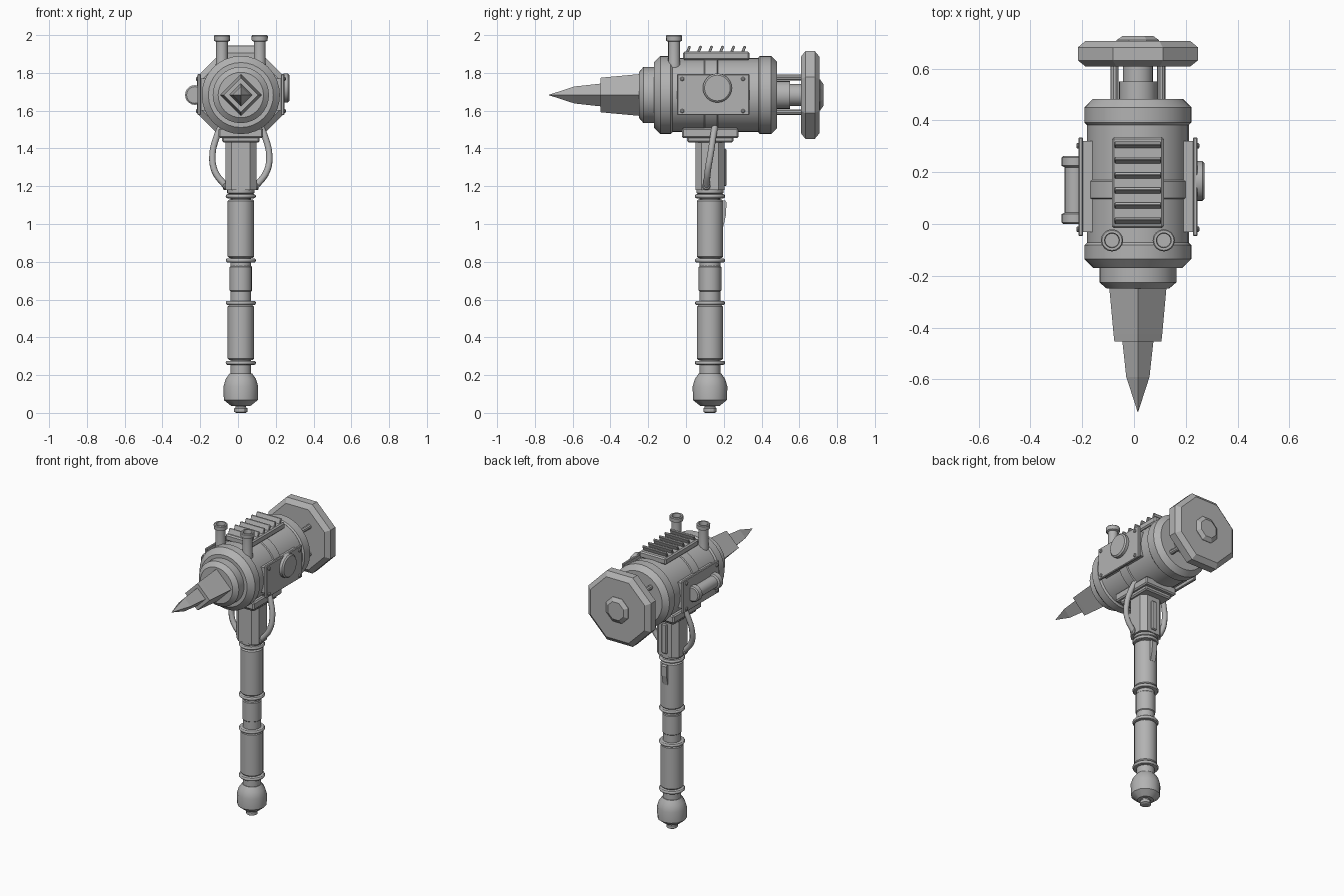
import bpy, bmesh, math
from mathutils import Vector, Matrix

if "Cube" in bpy.data.objects:
    bpy.data.objects.remove(bpy.data.objects["Cube"])

CX, HY, HZ = 0.015, 0.127, 1.683   # shared x axis, handle y, head axis z

metal = bpy.data.materials.new("grey metal")
metal.diffuse_color = (0.45, 0.45, 0.45, 1)
metal.use_nodes = True
metal.node_tree.nodes["Principled BSDF"].inputs["Base Color"].default_value = metal.diffuse_color


def finish(name, bm, smooth=True):
    bmesh.ops.recalc_face_normals(bm, faces=bm.faces[:])
    me = bpy.data.meshes.new(name)
    bm.to_mesh(me)
    bm.free()
    ob = bpy.data.objects.new(name, me)
    bpy.context.collection.objects.link(ob)
    me.materials.append(metal)
    if smooth:
        bpy.ops.object.select_all(action='DESELECT')
        ob.select_set(True)
        bpy.context.view_layer.objects.active = ob
        bpy.ops.object.shade_smooth_by_angle(angle=math.radians(30))
    return ob


def lathe(name, profile, centre, axis='Z', n=24, flat_top=False, smooth=True):
    """Revolve (position, radius) pairs round an axis through centre."""
    bm = bmesh.new()
    ph = math.pi / n if flat_top else 0
    k = 1 / math.cos(ph) if flat_top else 1
    rings = []
    for t, r in profile:
        ring = []
        for i in range(n):
            a = ph + 2 * math.pi * i / n
            u, v = k * r * math.cos(a), k * r * math.sin(a)
            p = {'X': (t, u, v), 'Y': (u, t, v), 'Z': (u, v, t)}[axis]
            ring.append(bm.verts.new(Vector(centre) + Vector(p)))
        rings.append(ring)
    for a, b in zip(rings, rings[1:]):
        for i in range(n):
            j = (i + 1) % n
            bm.faces.new((a[i], a[j], b[j], b[i]))
    bm.faces.new(rings[0])
    bm.faces.new(rings[-1])
    return finish(name, bm, smooth)


def box(name, lo, hi, bevel=0.0, tilt=0.0):
    lo, hi = Vector(lo), Vector(hi)
    bm = bmesh.new()
    bmesh.ops.create_cube(bm, size=1)
    bmesh.ops.scale(bm, vec=hi - lo, verts=bm.verts)
    if bevel:
        bmesh.ops.bevel(bm, geom=bm.edges[:], offset=bevel, segments=1, affect='EDGES')
    bmesh.ops.rotate(bm, matrix=Matrix.Rotation(tilt, 3, 'X'), verts=bm.verts)
    bmesh.ops.translate(bm, vec=(lo + hi) / 2, verts=bm.verts)
    return finish(name, bm, False)


def prism(name, outline, place, depth):
    """Extrude a 2D outline; place maps (u, v, w) to a point."""
    bm = bmesh.new()
    a, b = ([bm.verts.new(place(u, v, w)) for u, v in outline] for w in depth)
    bm.faces.new(a)
    bm.faces.new(b)
    for i in range(len(a)):
        j = (i + 1) % len(a)
        bm.faces.new((a[i], a[j], b[j], b[i]))
    return finish(name, bm, False)


HANDLE, HEAD = (CX, HY, 0), (CX, 0, HZ)

# handle: pommel, core and grips
lathe("pommel", [(0, .025), (.006, .035), (.024, .035), (.03, .028), (.036, .028), (.036, .05),
                 (.068, .09), (.14, .092), (.18, .08), (.208, .06)], HANDLE, n=12)
lathe("handle_core", [(.2, .055), (1.2, .055)], HANDLE)
for name, z0, z1, r in (("lower_grip", .28, .57, .07), ("middle_grip", .64, .78, .06),
                        ("upper_grip", .82, 1.13, .07)):
    lathe(name, [(z0, r - .008), (z0 + .008, r), (z1 - .008, r), (z1, r - .008)], HANDLE, n=16)
for z in (.265, .582, .807, 1.147):
    lathe("handle_ring", [(z + .011 * math.sin(a), .069 + .011 * math.cos(a))
                          for a in [math.pi * (i / 6 - .5) for i in range(7)]], HANDLE)
lathe("neck_ring", [(1.16, .066), (1.165, .072), (1.18, .072)], HANDLE)

# neck block with cut corners, back bar and lever
w, c = .08, .033
neck = [(w, c - w), (w, w - c), (w - c, w), (c - w, w), (-w, w - c), (-w, c - w), (c - w, -w), (w - c, -w)]
prism("neck_block", [(u * 1.03, v * .95) for u, v in neck],
      lambda u, v, z: (CX + u, HY + v, z), (1.18, 1.45))
box("neck_back_bar", (CX - .02, HY + .06, 1.2), (CX + .02, .214, 1.4), .006)
prism("trigger_lever", [(.18, 1.12), (.207, 1.125), (.214, 1.115), (.212, 1.05), (.197, .985), (.18, .985)],
      lambda y, z, x: (CX + x, y, z), (-.018, .018))

# mount under the head
box("mount_plate", (CX - .118, -.022, 1.455), (CX + .118, .278, 1.508), .008)
box("mount_base", (CX - .1, .005, 1.432), (CX + .1, .252, 1.47), .008)

# head body along y
lathe("head_body", [(-.1, .197), (.4, .197)], HEAD, 'Y', 32)
lathe("front_ring", [(-.17, .172), (-.135, .207), (-.082, .207), (-.072, .197)], HEAD, 'Y', 32)
lathe("middle_band", [(.096, .198), (.1, .204), (.165, .204), (.169, .198)], HEAD, 'Y', 32)
lathe("rear_ring", [(.383, .198), (.392, .207), (.45, .207), (.482, .175)], HEAD, 'Y', 32)
lathe("spike_collar", [(-.25, .12), (-.225, .149), (-.16, .149)], HEAD, 'Y', 32)

# four sided spike
lathe("spike", [(-.726, .001), (-.59, .045), (-.453, .06), (-.453, .091), (-.425, .094), (-.24, .111)],
      HEAD, 'Y', 4, smooth=False)

# hammer plate, piston and guide rods
lathe("hammer_plate", [(.608, .202), (.632, .232), (.682, .232), (.707, .202)], HEAD, 'Y', 8, True, False)
lathe("hammer_cap", [(.7, .082), (.71, .082), (.727, .058)], HEAD, 'Y', 8, True, False)
lathe("piston", [(.47, .073), (.55, .073), (.55, .058), (.62, .058)], HEAD, 'Y')
for sx in (-1, 1):
    for sz in (-1, 1):
        lathe("guide_rod", [(.46, .016), (.62, .016)], (CX + sx * .09, 0, HZ + sz * .092), 'Y', 10)

# top vent with slanted fins
box("vent_plate", (CX - .1, -.016, 1.868), (CX + .1, .336, 1.912), .008)
for i in range(6):
    y = .012 + i * .0585
    box("vent_fin", (CX - .09, y - .007, 1.9), (CX + .09, y + .007, 1.944), .003, math.radians(-22))

for s in (-1, 1):
    # exhaust pipes with hollow tops
    lathe("exhaust_pipe", [(1.82, .032), (1.84, .034), (1.855, .031), (1.965, .031), (1.97, .042), (1.995, .043),
                           (2.0, .039), (2.0, .029), (1.975, .027)], (CX + s * .1, -.063, 0), n=16)
    # side panels with backing and rivets
    x0, x1 = sorted((CX + s * .212, CX + s * .23))
    box("side_panel", (x0, -.047, 1.577), (x1, .335, 1.794), .004)
    x0, x1 = sorted((CX + s * .15, CX + s * .214))
    box("panel_backing", (x0, -.03, 1.6), (x1, .32, 1.77))
    for y in (-.02, .302):
        for z in (1.598, 1.768):
            lathe("rivet", [(s * .225, .011), (s * .234, .011), (s * .238, .006)], (CX, y, z), 'X', 8)
    # cables from mount to neck
    cu = bpy.data.curves.new("cable", 'CURVE')
    cu.dimensions = '3D'
    cu.bevel_depth, cu.bevel_resolution, cu.resolution_u, cu.use_fill_caps = .018, 2, 6, True
    sp = cu.splines.new('BEZIER')
    path = [(.1, .155, 1.53), (.132, .142, 1.45), (.15, .13, 1.37), (.138, .115, 1.28), (.075, .108, 1.195)]
    sp.bezier_points.add(len(path) - 1)
    for bp, (x, y, z) in zip(sp.bezier_points, path):
        bp.co = (CX + s * x, y, z)
        bp.handle_left_type = bp.handle_right_type = 'AUTO'
    ob = bpy.data.objects.new("cable", cu)
    bpy.context.collection.objects.link(ob)
    cu.materials.append(metal)
    lathe("cable_socket", [(s * .06, .022), (s * .088, .022), (s * .094, .016)], (CX, .108, 1.2), 'X', 10)

# round cover on the right panel
lathe("round_cover", [(.225, .077), (.249, .077), (.257, .068)], (CX, .166, 1.72), 'X', 24)

# canister on the left panel
lathe("canister", [(0, .044), (.006, .052), (.038, .052), (.044, .04), (.219, .04), (.225, .052),
                   (.257, .052), (.263, .044)], (-.228, 0, HZ), 'Y', 20)
